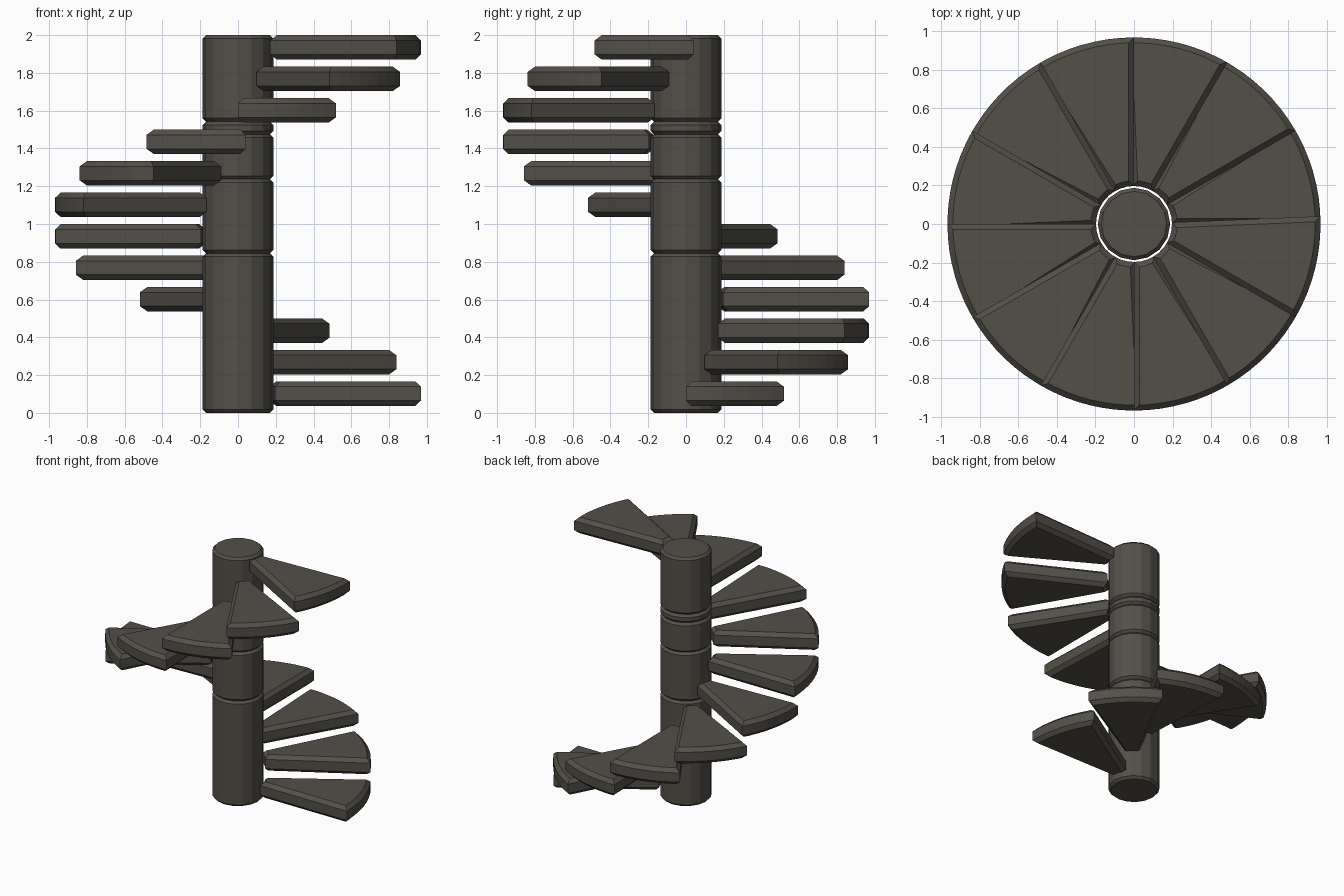
import bpy, bmesh
from math import sin, cos, radians, pi

cube = bpy.data.objects.get("Cube")
if cube:
    bpy.data.objects.remove(cube)

STEPS = 12
RISE = 1 / 6
THICK = 0.13
INNER, OUTER = 0.197, 0.968
SPAN = radians(32.4)
POST_R = 0.188

stone = bpy.data.materials.new("dark_stone")
stone.use_nodes = True
colour = (0.088, 0.079, 0.066, 1)
stone.diffuse_color = colour
stone.node_tree.nodes["Principled BSDF"].inputs["Base Color"].default_value = colour


def prism(name, outline, z0, z1, bevel):
    """Extrude a flat outline and chamfer its top and bottom rims."""
    bm = bmesh.new()
    base = bm.faces.new([bm.verts.new((x, y, z0)) for x, y in outline])
    ext = bmesh.ops.extrude_face_region(bm, geom=[base], use_keep_orig=True)
    for v in ext["geom"]:
        if isinstance(v, bmesh.types.BMVert):
            v.co.z = z1
    bmesh.ops.recalc_face_normals(bm, faces=bm.faces)
    rims = [e for e in bm.edges if abs(e.verts[0].co.z - e.verts[1].co.z) < 1e-6]
    bmesh.ops.bevel(bm, geom=rims, offset=bevel, segments=1, affect='EDGES')
    mesh = bpy.data.meshes.new(name)
    bm.to_mesh(mesh)
    bm.free()
    mesh.materials.append(stone)
    obj = bpy.data.objects.new(name, mesh)
    bpy.context.collection.objects.link(obj)
    return obj


def arc(radius, start, end, count):
    return [(radius * cos(start + (end - start) * i / count),
             radius * sin(start + (end - start) * i / count)) for i in range(count + 1)]


# Central post, stacked from drums with chamfered rims
joints = [0.0, 0.845, 1.237, 1.475, 1.542, 2.0]
for i, (low, high) in enumerate(zip(joints, joints[1:])):
    prism(f"post_drum_{i + 1}", arc(POST_R, 0, 2 * pi, 16)[:-1], low, high, 0.018)

# Wedge treads winding counter-clockwise upwards
for i in range(STEPS):
    start = i * 2 * pi / STEPS
    outline = arc(OUTER, start, start + SPAN, 8) + arc(INNER, start + SPAN, start, 3)
    top = 2.0 - (STEPS - 1 - i) * RISE
    prism(f"tread_{i + 1}", outline, top - THICK, top, 0.028)
